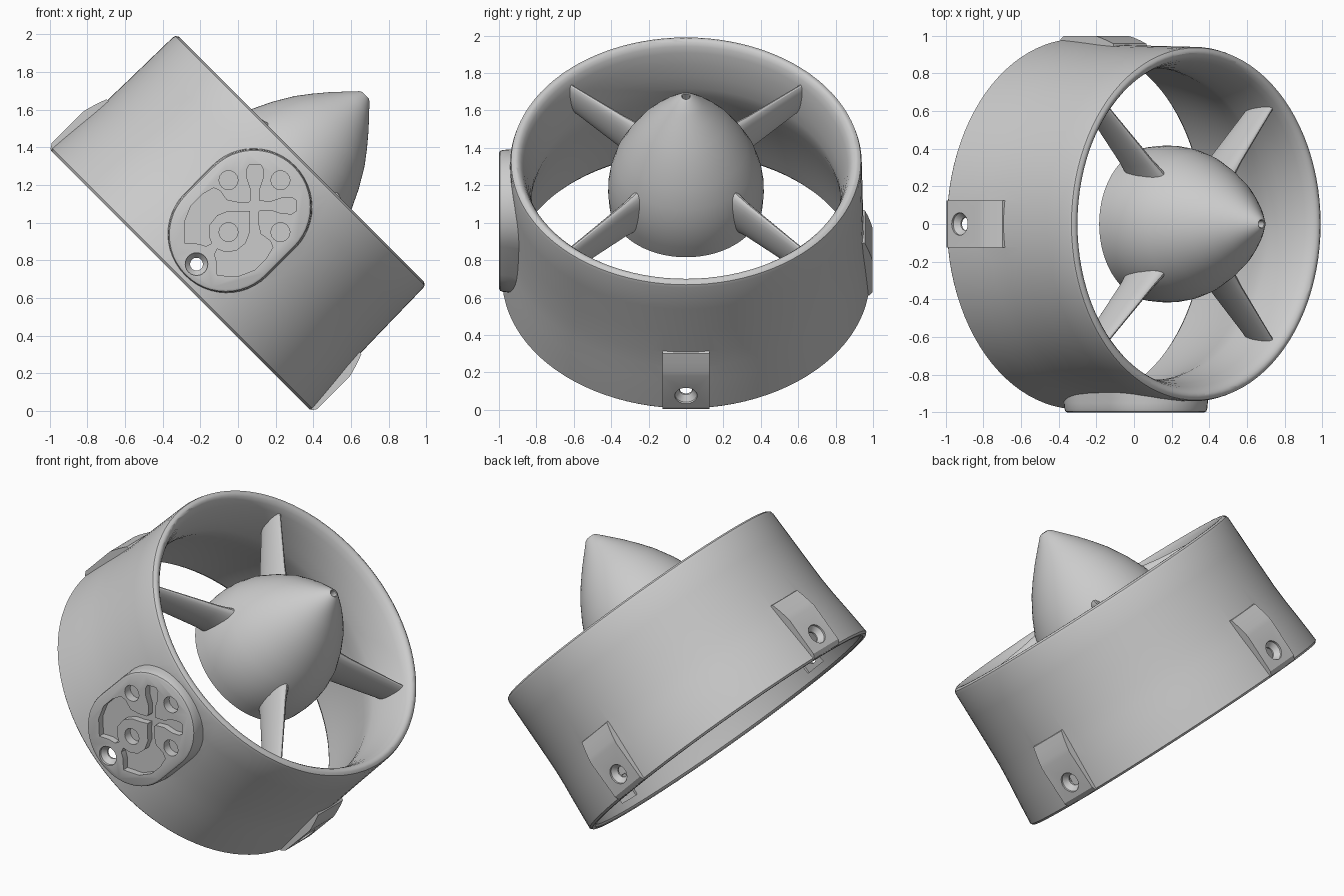
import bpy, bmesh
from math import sin, cos, pi, radians
from mathutils import Matrix, Vector

if "Cube" in bpy.data.objects:
    bpy.data.objects.remove(bpy.data.objects["Cube"])

# Everything is built around a local z axis, then tilted 45 degrees
TILT = Matrix.Translation((-0.305, 0, 0.695)) @ Matrix.Rotation(radians(45), 4, 'Y')


def finish(name, bm):
    bmesh.ops.remove_doubles(bm, verts=bm.verts, dist=1e-5)
    bmesh.ops.recalc_face_normals(bm, faces=bm.faces)
    me = bpy.data.meshes.new(name)
    bm.to_mesh(me)
    bm.free()
    ob = bpy.data.objects.new(name, me)
    bpy.context.collection.objects.link(ob)
    return ob


def revolve(name, profile, steps=96):
    """Spin (radius, height) points about z; ends lie on the axis."""
    bm = bmesh.new()
    vs = [bm.verts.new((r, 0, h)) for r, h in profile]
    es = [bm.edges.new(p) for p in zip(vs, vs[1:])]
    bmesh.ops.spin(bm, geom=vs + es, cent=(0, 0, 0), axis=(0, 0, 1),
                   angle=2 * pi, steps=steps)
    return finish(name, bm)


def loft(name, rings):
    bm = bmesh.new()
    loops = [[bm.verts.new(p) for p in ring] for ring in rings]
    n = len(loops[0])
    for a, b in zip(loops, loops[1:]):
        for i in range(n):
            bm.faces.new((a[i], a[(i + 1) % n], b[(i + 1) % n], b[i]))
    bm.faces.new(loops[0])
    bm.faces.new(loops[-1][::-1])
    return finish(name, bm)


def plate(name, outline, y0, y1):
    """Extrude a (v, h) outline along y."""
    return loft(name, [[(v, y, h) for v, h in outline] for y in (y0, y1)])


def boolean(target, tool, op='DIFFERENCE'):
    tool.hide_render = True
    m = target.modifiers.new("bool", 'BOOLEAN')
    m.operation, m.object, m.solver = op, tool, 'EXACT'
    bpy.context.view_layer.objects.active = target
    bpy.ops.object.modifier_apply(modifier=m.name)
    bpy.data.objects.remove(tool)


def circle(v, h, r, n=24):
    return [(v + r * cos(2 * pi * i / n), h + r * sin(2 * pi * i / n)) for i in range(n)]


def local(px, pz):
    """Front view position to (v, h) in the tilted frame."""
    p = TILT.inverted() @ Vector((px, 0, pz))
    return p.x, p.z


# Duct: solid outer shape first
duct = revolve("duct", [(0, 0), (0.972, 0), (0.983, 0.012), (0.976, 0.1), (0.967, 0.2),
                        (0.957, 0.3), (0.95, 0.4), (0.946, 0.55), (0.943, 0.72),
                        (0.94, 0.88), (0.935, 0.897), (0.92, 0.907), (0.905, 0.908), (0, 0.908)])

# Mounting boss with softened rim
def stadium(r):
    top = [(r * cos(pi * i / 24), 0.551 + r * sin(pi * i / 24)) for i in range(25)]
    low = [(-r * cos(pi * i / 24), 0.339 - r * sin(pi * i / 24)) for i in range(25)]
    return top + low

boss = loft("boss", [[(v, y, h) for v, h in stadium(r)] for r, y in
                     ((0.315, -0.82), (0.307, -0.95), (0.304, -0.98), (0.299, -0.994), (0.287, -1.0))])
boolean(duct, boss, 'UNION')

# Screw lugs on the other three sides
LUG = [(0.85, 0.004), (0.98, 0.004), (0.997, 0.03), (0.997, 0.27), (0.99, 0.3), (0.975, 0.35),
       (0.957, 0.4), (0.93, 0.407), (0.85, 0.407)]
for k in range(3):
    lug = loft("lug", [[(r, w, h) for r, h in LUG] for w in (-0.125, 0.125)])
    lug.data.transform(Matrix.Rotation(k * pi / 2, 4, 'Z'))
    boolean(duct, lug, 'UNION')

# Bore through the duct, narrowing to a throat above mid height
boolean(duct, revolve("bore", [(0, -0.1), (0.952, -0.1), (0.952, 0.004), (0.942, 0.015),
                               (0.932, 0.1), (0.917, 0.2), (0.897, 0.3), (0.873, 0.4),
                               (0.845, 0.5), (0.828, 0.57), (0.825, 0.62), (0.832, 0.7),
                               (0.846, 0.78), (0.865, 0.85), (0.88, 0.885), (0.895, 0.902),
                               (0.91, 0.9085), (0.91, 1), (0, 1)]))

# Countersunk screw holes, each with a small pocket on the inner wall
for k in range(4):
    turn = Matrix.Rotation(k * pi / 2, 4, 'Z')
    hole = revolve("screw_hole", [(0, 0.7), (0.034, 0.7), (0.034, 0.955), (0.06, 0.985),
                                  (0.06, 1.1), (0, 1.1)], 24)
    hole.data.transform(turn @ Matrix.Translation((0, 0, 0.12)) @ Matrix.Rotation(pi / 2, 4, 'Y'))
    boolean(duct, hole)
    pocket = plate("nut_pocket", [(-0.075, 0.06), (0.075, 0.06), (0.075, 0.2), (-0.075, 0.2)],
                   -0.945, -0.8)
    pocket.data.transform(turn)
    boolean(duct, pocket)

# Boss: four round holes
for v, h in ((0, 0.36), (0, 0.75), (-0.195, 0.555), (0.195, 0.555)):
    boolean(duct, plate("peg_hole", circle(v, h, 0.05), -1.05, -0.945))

# Boss: recessed cross arms and the two curved pockets, mirrored
ARM = [(-0.025, 0.025), (0.025, 0.025), (0.022, 0.09), (0.042, 0.15), (0.043, 0.2), (0.03, 0.222),
       (-0.03, 0.222), (-0.043, 0.2), (-0.042, 0.15), (-0.022, 0.09)]
POCKET = [(-0.28, 0.89), (-0.285, 1.0), (-0.25, 1.09), (-0.19, 1.15), (-0.13, 1.185),
          (-0.095, 1.17), (-0.06, 1.12), (0.0, 1.107), (0.07, 1.107), (0.07, 1.063), (0.01, 1.06),
          (-0.05, 1.063), (-0.11, 1.04), (-0.15, 0.99), (-0.155, 0.93), (-0.14, 0.89),
          (-0.17, 0.875), (-0.21, 0.888)]
for s in (1, -1):
    arm = [local(0.09 + a, 1.085 + b) for a, b in ARM]
    pocket = [local(a, b) for a, b in POCKET]
    for shape in (arm, pocket):
        boolean(duct, plate("recess", [(s * v, h) for v, h in shape], -1.05, -0.958))
boolean(duct, plate("recess_centre", circle(0, 0.555, 0.036), -1.05, -0.957))

# Spinner hub with a small dimple at the nose
hub = revolve("hub", [(0, 0.58), (0.41, 0.58), (0.416, 0.66), (0.415, 0.73), (0.404, 0.81),
                      (0.377, 0.905), (0.327, 1.01), (0.264, 1.117), (0.207, 1.192),
                      (0.145, 1.266), (0.087, 1.328), (0.038, 1.38), (0.024, 1.388),
                      (0.02, 1.386), (0.02, 1.34), (0, 1.34)], 64)

# Four tapered struts between hub and duct
parts = [duct, hub]
for k in range(4):
    rings = []
    for r, lo, hi, thick in ((0.3, 0.64, 0.93, 0.12), (0.40, 0.65, 0.912, 0.09),
                             (0.47, 0.66, 0.9, 0.075), (0.8, 0.675, 0.865, 0.055),
                             (0.89, 0.68, 0.855, 0.055)):
        mid, half = (lo + hi) / 2, (hi - lo) / 2
        rings.append([(r, thick / 2 * sin(a), mid + half * cos(a))
                      for a in (2 * pi * i / 24 for i in range(24))])
    strut = loft(f"strut_{k + 1}", rings)
    strut.data.transform(Matrix.Rotation(pi / 4 + k * pi / 2, 4, 'Z'))
    parts.append(strut)

# Tilt the assembly and shade it
for ob in parts:
    ob.data.transform(TILT)
    bpy.ops.object.select_all(action='DESELECT')
    ob.select_set(True)
    bpy.context.view_layer.objects.active = ob
    bpy.ops.object.shade_smooth_by_angle(angle=radians(30))
